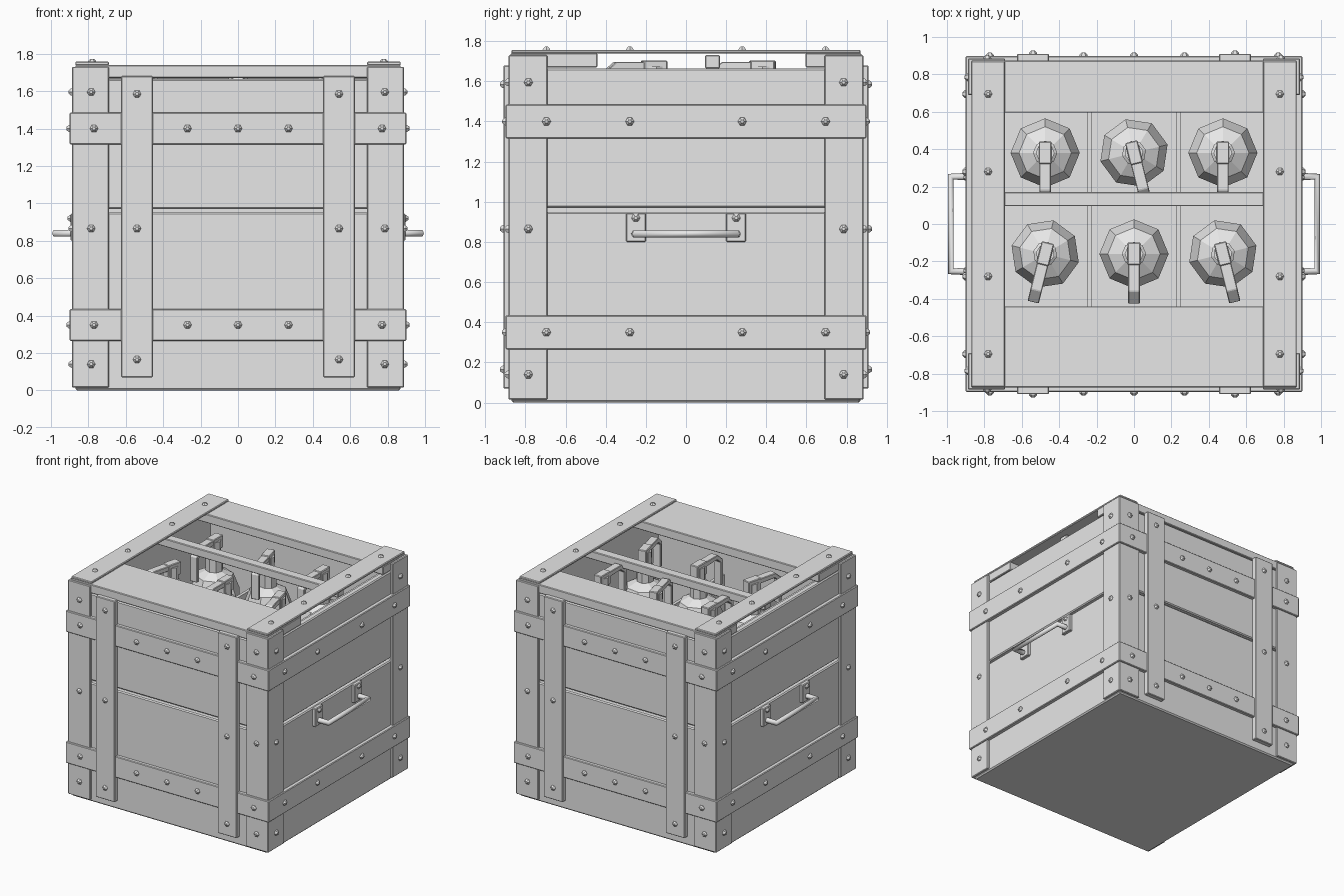
import bpy, bmesh
from math import radians, pi
from mathutils import Matrix, Vector

cube = bpy.data.objects.get("Cube")
if cube:
    bpy.data.objects.remove(cube, do_unlink=True)

GREY = bpy.data.materials.new("plain_grey")
GREY.use_nodes = True
GREY.diffuse_color = (0.8, 0.8, 0.8, 1)
GREY.node_tree.nodes["Principled BSDF"].inputs["Base Color"].default_value = (0.8, 0.8, 0.8, 1)


def make(name, bm, bevel=0.0):
    bmesh.ops.recalc_face_normals(bm, faces=bm.faces)
    mesh = bpy.data.meshes.new(name)
    bm.to_mesh(mesh)
    bm.free()
    mesh.materials.append(GREY)
    ob = bpy.data.objects.new(name, mesh)
    bpy.context.collection.objects.link(ob)
    if bevel:
        mod = ob.modifiers.new("Bevel", "BEVEL")
        mod.width = bevel
        mod.segments = 1
    return ob


def box(name, x, y, z, bevel=0.005):
    """Box from three (low, high) ranges."""
    bm = bmesh.new()
    bmesh.ops.create_cube(bm, size=1)
    for v in bm.verts:
        for i, (lo, hi) in enumerate((x, y, z)):
            v.co[i] = hi if v.co[i] > 0 else lo
    return make(name, bm, bevel)


def span(a, b, s):
    """Range a..b on the side given by the sign s."""
    return (a, b) if s > 0 else (-b, -a)


def lathe(name, profile, sides, place):
    """Faceted solid from (radius, height) pairs, closed at both ends."""
    bm = bmesh.new()
    rings = []
    for r, h in profile:
        rings.append([bm.verts.new(place @ (Matrix.Rotation(2 * pi * i / sides, 3, "Z") @ Vector((r, 0, h))))
                      for i in range(sides)])
    for a, b in zip(rings, rings[1:]):
        for i in range(sides):
            j = (i + 1) % sides
            bm.faces.new((a[i], a[j], b[j], b[i]))
    bm.faces.new(rings[0])
    bm.faces.new(rings[-1])
    return make(name, bm)


def rivet(pos, normal):
    place = Matrix.Translation(pos) @ Vector(normal).to_track_quat("Z", "Y").to_matrix().to_4x4()
    lathe("rivet", [(0.023, -0.004), (0.021, 0.006), (0.009, 0.018)], 6, place)


# Base and planked walls
box("bottom_slab", (-0.87, 0.87), (-0.87, 0.87), (0, 0.05), 0.01)
for s in (-1, 1):
    for z in ((0.01, 0.95), (0.97, 1.665)):
        box("end_plank", (-0.87, 0.87), span(0.82, 0.87, s), z, 0.008)
        box("side_plank", span(0.82, 0.87, s), (-0.82, 0.82), z, 0.008)
    box("end_lining", (-0.83, 0.83), span(0.81, 0.83, s), (0.03, 1.66), 0)
    box("side_lining", span(0.81, 0.83, s), (-0.83, 0.83), (0.03, 1.66), 0)

# Lid boards, straps and cross bar
box("front_lid_board", (-0.87, 0.87), (-0.875, -0.44), (1.67, 1.74))
box("back_lid_board", (-0.87, 0.87), (0.595, 0.875), (1.67, 1.74))
box("cross_bar", (-0.82, 0.82), (0.095, 0.17), (1.665, 1.73))
for s in (-1, 1):
    box("lid_strap", span(0.69, 0.87, s), (-0.87, 0.87), (1.738, 1.757))
    for y in (-0.695, -0.28, 0.28, 0.695):
        rivet((0.78 * s, y, 1.755), (0, 0, 1))

# Corner boards with rivets
for sx in (-1, 1):
    for sy in (-1, 1):
        box("corner_end_board", span(0.69, 0.888, sx), span(0.86, 0.885, sy), (0.015, 1.73))
        box("corner_side_board", span(0.86, 0.888, sx), span(0.69, 0.885, sy), (0.015, 1.73))
        for z in (0.14, 0.865, 1.595):
            rivet((0.785 * sx, 0.885 * sy, z), (0, sy, 0))
            rivet((0.888 * sx, 0.785 * sy, z), (sx, 0, 0))

# Horizontal bands around the crate
for z in (0.35, 1.4):
    for s in (-1, 1):
        h = (z - 0.085, z + 0.085)
        box("end_band", (-0.9, 0.9), span(0.862, 0.898, s), h)
        box("side_band", span(0.862, 0.9, s), (-0.898, 0.898), h)
        for x in (-0.77, -0.27, 0, 0.27, 0.77):
            rivet((x, 0.898 * s, z), (0, s, 0))
        for y in (-0.695, -0.28, 0.28, 0.695):
            rivet((0.9 * s, y, z), (s, 0, 0))

# Upright straps on front and back
for sx in (-1, 1):
    for sy in (-1, 1):
        box("upright_strap", span(0.455, 0.625, sx), span(0.868, 0.91, sy), (0.07, 1.68))
        for z in (0.165, 0.865, 1.585):
            rivet((0.54 * sx, 0.909 * sy, z), (0, sy, 0))

# Side handles
for s in (-1, 1):
    for sy in (-1, 1):
        box("handle_plate", span(0.86, 0.895, s), span(0.2, 0.298, sy), (0.8, 0.945))
        rivet((0.893 * s, 0.25 * sy, 0.92), (s, 0, 0))
    curve = bpy.data.curves.new("handle_path", "CURVE")
    curve.dimensions = "3D"
    curve.bevel_depth = 0.021
    curve.bevel_resolution = 1
    curve.use_fill_caps = True
    spline = curve.splines.new("POLY")
    spline.points.add(3)
    path = [(0.88, -0.253), (0.979, -0.253), (0.979, 0.253), (0.88, 0.253)]
    for p, (x, y) in zip(spline.points, path):
        p.co = (x * s, y, 0.84, 1)
    temp = bpy.data.objects.new("handle_path", curve)
    bm = bmesh.new()
    mesh = bpy.data.meshes.new_from_object(temp)
    bm.from_mesh(mesh)
    bpy.data.objects.remove(temp)
    bpy.data.meshes.remove(mesh)
    make("side_handle", bm)

# Inner tray with low dividers
box("tray_floor", (-0.815, 0.815), (-0.815, 0.815), (0.9, 0.95), 0)
for x in (-0.24, 0.24):
    box("divider", (x - 0.012, x + 0.012), (-0.815, 0.815), (0.94, 1.3), 0)


def lever(place):
    """Bent bar: flat arm on top, then a tail sloping down."""
    outer = [(0.06, 1.655), (0.06, 1.697), (-0.2, 1.697), (-0.265, 1.64), (-0.265, 1.44)]
    inner = [(-0.235, 1.44), (-0.235, 1.625), (-0.19, 1.66)]
    bm = bmesh.new()
    face = bm.faces.new([bm.verts.new((-0.031, y, z)) for y, z in outer + inner])
    ext = bmesh.ops.extrude_face_region(bm, geom=[face])
    bmesh.ops.translate(bm, vec=(0.062, 0, 0), verts=[g for g in ext["geom"] if isinstance(g, bmesh.types.BMVert)])
    bm.transform(place)
    make("lever", bm, 0.004)


# Six faceted canisters with levers
body = [(0.1, 0.95), (0.14, 1.0), (0.185, 1.1), (0.185, 1.28), (0.14, 1.4), (0.065, 1.44), (0.065, 1.56),
        (0.05, 1.57), (0.05, 1.675)]
turns = {0.38: (0, 14, 0), -0.16: (-14, 0, 14)}
for y, angles in turns.items():
    for x, a in zip((-0.475, 0, 0.475), angles):
        place = Matrix.Translation((x, y, 0)) @ Matrix.Rotation(radians(a), 4, "Z")
        lathe("canister", body, 8, place)
        lever(place)
        cap = box("lever_block", (-0.034, 0.034), (-0.06, 0.062), (1.6, 1.703))
        cap.data.transform(place)
